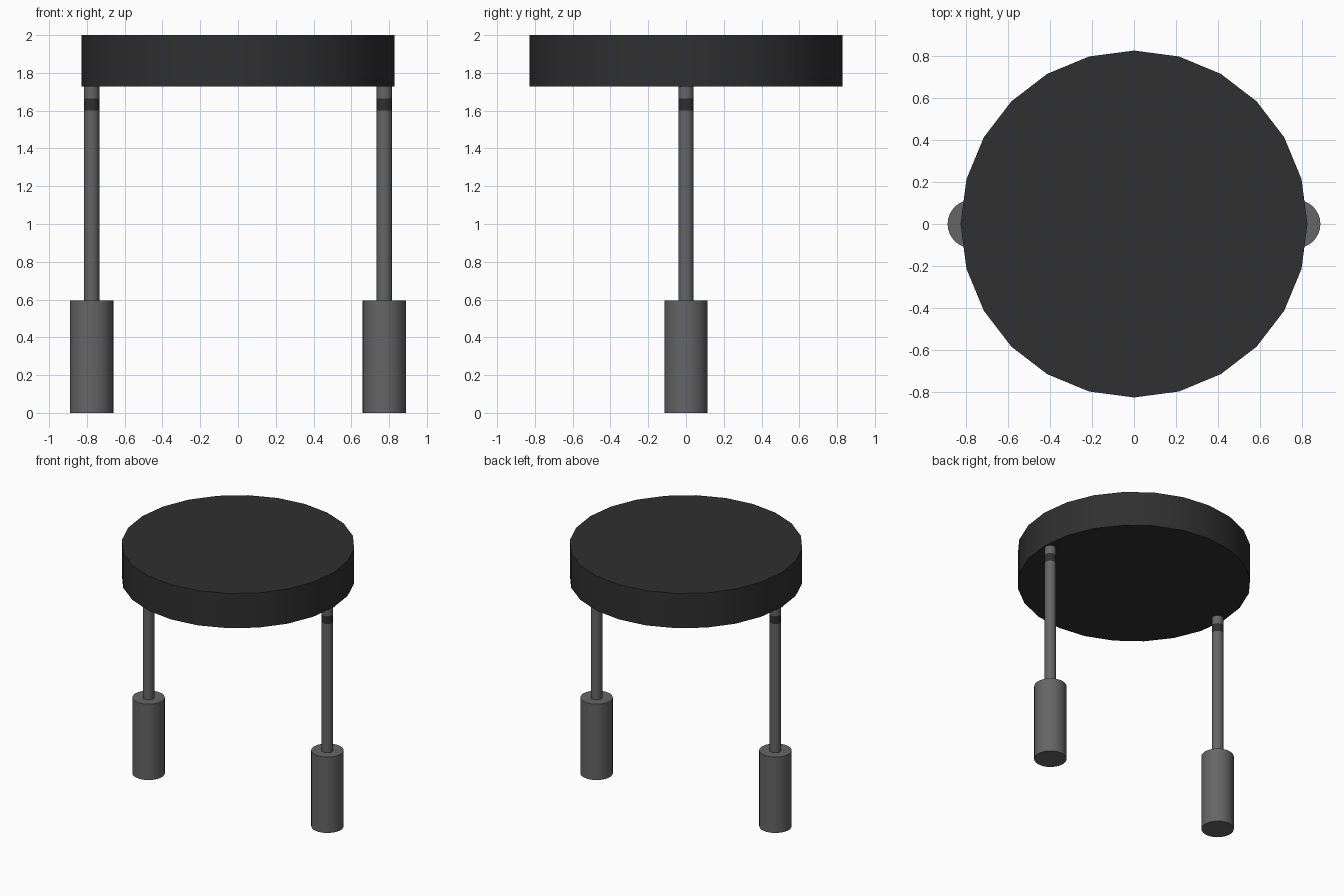
import bpy, bmesh, math

if "Cube" in bpy.data.objects:
    bpy.data.objects.remove(bpy.data.objects["Cube"])


def material(name, value):
    m = bpy.data.materials.new(name)
    m.diffuse_color = (value, value, value, 1)
    m.use_nodes = True
    m.node_tree.nodes["Principled BSDF"].inputs["Base Color"].default_value = m.diffuse_color
    return m


black = material("soft black", 0.029)
grey = material("mid grey", 0.130)


def cylinder(name, x, radius, levels, sides, mats, band=None):
    """Capped upright cylinder with rings at the given heights."""
    bm = bmesh.new()
    rings = []
    for z in levels:
        rings.append([bm.verts.new((radius * math.cos(2 * math.pi * i / sides),
                                    radius * math.sin(2 * math.pi * i / sides), z))
                      for i in range(sides)])
    bm.faces.new(rings[0][::-1])
    bm.faces.new(rings[-1])
    for k in range(len(levels) - 1):
        for i in range(sides):
            j = (i + 1) % sides
            f = bm.faces.new((rings[k][i], rings[k][j], rings[k + 1][j], rings[k + 1][i]))
            f.material_index = 1 if k == band else 0
    mesh = bpy.data.meshes.new(name)
    bm.to_mesh(mesh)
    bm.free()
    for m in mats:
        mesh.materials.append(m)
    ob = bpy.data.objects.new(name, mesh)
    ob.location.x = x
    bpy.context.collection.objects.link(ob)
    bpy.ops.object.select_all(action='DESELECT')
    ob.select_set(True)
    bpy.context.view_layer.objects.active = ob
    bpy.ops.object.shade_smooth_by_angle(angle=math.radians(35))
    return ob


# Round top disc
cylinder("top_disc", 0, 0.828, (1.728, 2.0), 24, [black])

# Rods with a dark band, and thick feet
for side, x in (("left", -0.775), ("right", 0.775)):
    cylinder(side + "_rod", x, 0.041, (0.594, 1.602, 1.664, 1.728), 24, [grey, black], band=1)
    cylinder(side + "_foot", x, 0.115, (0.0, 0.594), 32, [grey])
